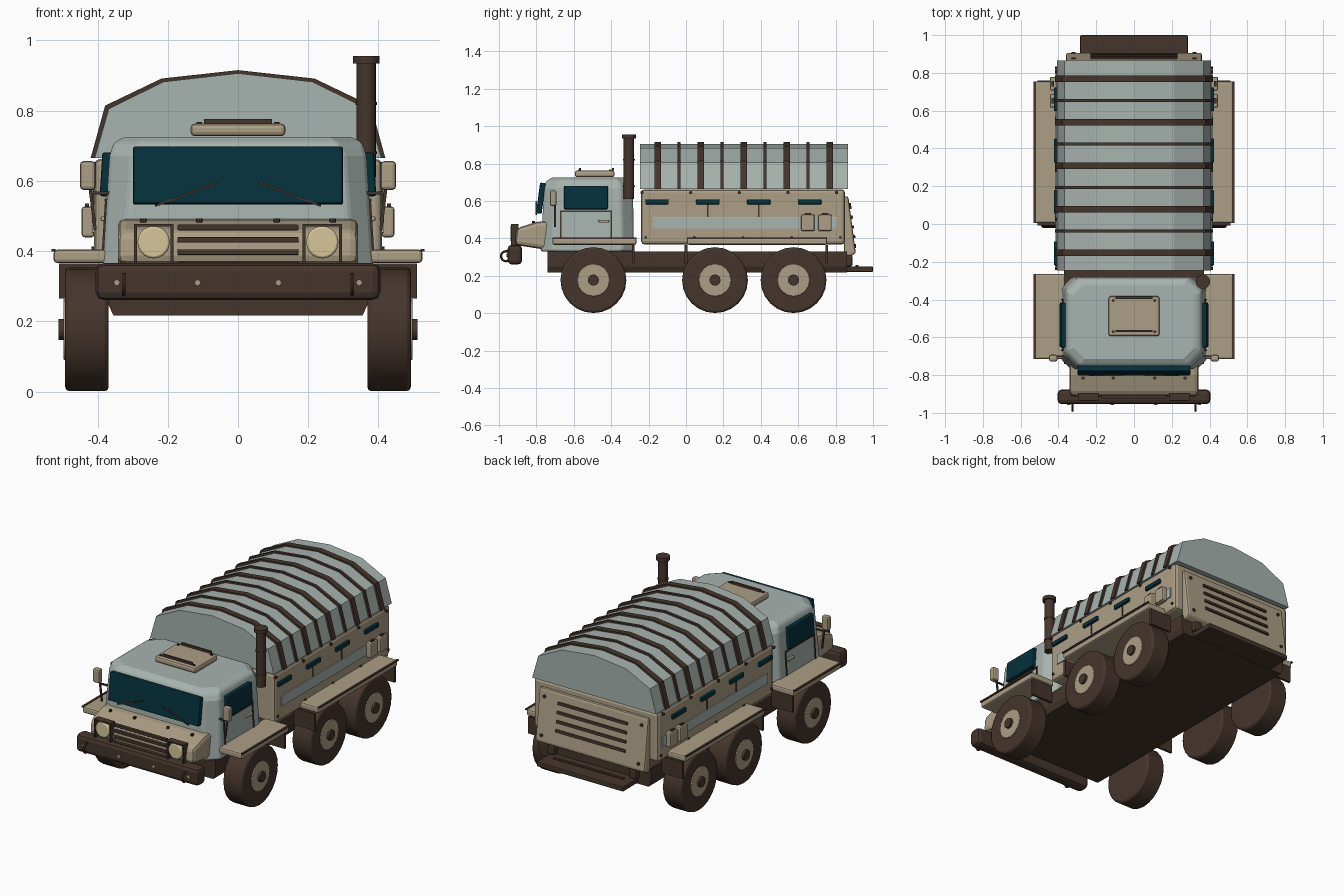
import bpy, bmesh, math
from mathutils import Matrix

cube = bpy.data.objects.get("Cube")
if cube:
    bpy.data.objects.remove(cube, do_unlink=True)


def material(name, rgb):
    m = bpy.data.materials.new(name)
    m.use_nodes = True
    col = tuple((c / 255) ** 2.2 for c in rgb) + (1,)
    m.diffuse_color = col
    m.node_tree.nodes["Principled BSDF"].inputs["Base Color"].default_value = col
    return m


TAN = material("sand paint", (171, 157, 132))
GREY = material("pale grey green", (166, 178, 173))
BROWN = material("dark brown", (71, 56, 48))
TEAL = material("dark teal glass", (13, 52, 62))
LAMP = material("warm lamp glass", (214, 197, 152))


def finish(name, bm, mat, bevel=0, smooth=False, segments=2):
    bmesh.ops.recalc_face_normals(bm, faces=bm.faces)
    mesh = bpy.data.meshes.new(name)
    bm.to_mesh(mesh)
    bm.free()
    mesh.materials.append(mat)
    ob = bpy.data.objects.new(name, mesh)
    bpy.context.collection.objects.link(ob)
    if bevel:
        mod = ob.modifiers.new("Bevel", "BEVEL")
        mod.width, mod.segments = bevel, segments
    if smooth:
        bpy.ops.object.select_all(action="DESELECT")
        ob.select_set(True)
        bpy.context.view_layer.objects.active = ob
        bpy.ops.object.shade_smooth_by_angle(angle=math.radians(35))
    return ob


def box(name, loc, size, mat, bevel=0, rot=(0, 0, 0)):
    bm = bmesh.new()
    bmesh.ops.create_cube(bm, size=1, matrix=Matrix.Diagonal((*size, 1)))
    ob = finish(name, bm, mat, bevel)
    ob.location, ob.rotation_euler = loc, rot
    return ob


def pair(name, loc, size, mat, bevel=0, rot=(0, 0, 0)):
    for side, s in (("left", 1), ("right", -1)):
        box(f"{name}_{side}", (loc[0] * s, loc[1], loc[2]), size, mat, bevel,
            (rot[0], rot[1] * s, rot[2] * s))


def cyl(name, loc, r, depth, mat, axis="X", sides=20, bevel=0):
    bm = bmesh.new()
    bmesh.ops.create_cone(bm, cap_ends=True, segments=sides, radius1=r, radius2=r, depth=depth)
    ob = finish(name, bm, mat, bevel, smooth=True)
    ob.location = loc
    quarter = math.pi / 2
    ob.rotation_euler = {"X": (0, quarter, 0), "Y": (quarter, 0, 0), "Z": (0, 0, 0)}[axis]
    return ob


def prism(name, profile, a, b, mat, axis="X", bevel=0):
    """Extrude a closed profile along X (points y, z) or Y (points x, z)."""
    bm = bmesh.new()
    place = (lambda p, t: (t, *p)) if axis == "X" else (lambda p, t: (p[0], t, p[1]))
    rings = [[bm.verts.new(place(p, t)) for p in profile] for t in (a, b)]
    skin(bm, rings)
    return finish(name, bm, mat, bevel)


def skin(bm, rings):
    n = len(rings[0])
    for lo, hi in zip(rings, rings[1:]):
        for i in range(n):
            bm.faces.new((lo[i], lo[(i + 1) % n], hi[(i + 1) % n], hi[i]))
    bm.faces.new(rings[0])
    bm.faces.new(rings[-1])


# Chassis, rear step and bumper
prism("chassis", [(-.37, .33), (-.37, .25), (-.355, .217), (.355, .217), (.37, .25), (.37, .33)],
      -.74, .86, BROWN, "Y")
box("rear_step", (0, .925, .235), (.57, .15, .03), BROWN, .006)
box("step_ridge", (0, .915, .253), (.46, .015, .008), BROWN)
pair("rear_tow_block", (.27, .87, .28), (.05, .04, .06), BROWN, .01)
box("front_bumper", (0, -.915, .313), (.81, .078, .105), BROWN, .022)
for x in (-.345, -.115, .115, .345):
    cyl("bumper_bolt", (x, -.955, .31), .009, .008, TAN, "Y", 8)
for x in (-.325, .325):
    bm = bmesh.new()
    n, k = 16, 6
    grid = [[bm.verts.new((math.sin(v) * .006,
                           math.cos(u) * (.027 + math.cos(v) * .006),
                           math.sin(u) * (.027 + math.cos(v) * .006)))
             for v in (j * math.tau / k for j in range(k))]
            for u in (i * math.tau / n for i in range(n))]
    for i in range(n):
        for j in range(k):
            bm.faces.new((grid[i][j], grid[(i + 1) % n][j],
                          grid[(i + 1) % n][(j + 1) % k], grid[i][(j + 1) % k]))
    finish("tow_ring", bm, BROWN, smooth=True).location = (x, -.962, .305)

# Hood, grille and headlights
prism("hood", [(-.72, .495), (-.80, .488), (-.905, .455), (-.915, .365), (-.72, .335)],
      -.342, .342, TAN, bevel=.022)
for i in range(4):
    box("grille_bar", (0, -.915, .467 - i * .035), (.345, .02, .016), BROWN, .003)
for s in (-1, 1):
    for dx in (-.052, .052):
        box("lamp_frame_post", (s * .24 + dx, -.915, .42), (.008, .04, .11), BROWN)
    box("lamp_frame_top", (s * .24, -.915, .473), (.112, .04, .007), BROWN)
    cyl("headlight", (s * .24, -.922, .425), .046, .03, LAMP, "Y", 20, .006)
for x in (-.27, -.11, .11, .27):
    cyl("hood_bolt", (x, -.815, .487), .009, .012, BROWN, "Z", 8)

# Cab: stacked chamfered rectangles
bm = bmesh.new()
rings = []
for z, hx, y0, y1, c in ((.33, .387, -.778, -.28, .06), (.67, .366, -.758, -.283, .065),
                         (.707, .355, -.748, -.29, .07), (.725, .325, -.715, -.315, .065)):
    rings.append([bm.verts.new((x, y, z)) for x, y in (
        (hx, y0 + c), (hx, y1 - c), (hx - c, y1), (c - hx, y1),
        (-hx, y1 - c), (-hx, y0 + c), (c - hx, y0), (hx - c, y0))])
skin(bm, rings)
finish("cab", bm, GREY, .012)

# Cab glass, doors, wipers and mirrors
TILT = -.062
box("windshield", (0, -.776, .615), (.597, .03, .165), TEAL, .006, (-.13, 0, 0))
pair("wiper", (.147, -.80, .562), (.19, .008, .006), BROWN, 0, (0, .36, 0))
pair("side_window", (.375, -.535, .618), (.03, .235, .125), TEAL, .006, (0, TILT, 0))
pair("door_sill", (.376, -.535, .545), (.008, .27, .007), BROWN, 0, (0, TILT, 0))
for y in (-.67, -.40):
    pair("door_seam", (.379, y, .475), (.008, .007, .15), BROWN, 0, (0, TILT, 0))
pair("door_handle", (.383, -.44, .492), (.016, .055, .014), TAN, .004)
pair("mirror", (.428, -.71, .615), (.044, .036, .082), TAN, .01)
pair("mirror_post", (.415, -.70, .53), (.009, .009, .14), BROWN, 0, (0, .12, 0))
pair("mirror_arm", (.39, -.70, .565), (.06, .009, .009), BROWN)

# Roof hatch
box("roof_hatch", (0, -.488, .745), (.27, .212, .036), TAN, .012)
for y in (-.39, -.567):
    box("hatch_rail", (0, y, .769), (.195, .012, .014), BROWN)
for x in (-.11, .11):
    for y in (-.405, -.57):
        cyl("hatch_bolt", (x, y, .764), .008, .008, BROWN, "Z", 8)

# Exhaust stack
cyl("exhaust_stack", (.365, -.305, .775), .028, .33, BROWN, "Z", 16)
cyl("exhaust_cap", (.365, -.305, .945), .038, .022, BROWN, "Z", 16)
for z in (.82, .68):
    cyl("exhaust_band", (.365, -.305, z), .031, .008, BROWN, "Z", 16)

# Fenders and mud flaps
for name, y0, y1 in (("front", -.715, -.265), ("rear", .005, .755)):
    mid, length = (y0 + y1) / 2, y1 - y0
    pair(name + "_fender", (.445, mid, .385), (.16, length, .038), TAN, .01)
    pair(name + "_fender_rail", (.525, mid, .402), (.012, length, .008), BROWN)
for y in (-.282, .0, .752):
    pair("mud_flap", (.44, y, .315), (.14, .014, .1), BROWN)

# Wheels
for y in (-.495, .155, .575):
    for s in (-1, 1):
        cyl("tyre", (s * .43, y, .177), .176, .124, BROWN, "X", 24, .012)
        cyl("wheel_disc", (s * .489, y, .177), .087, .016, TAN, "X", 16, .003)
        cyl("hub_cap", (s * .5, y, .177), .03, .022, BROWN, "X", 12)

# Cargo body with side trim
box("cargo_body", (0, .305, .515), (.82, 1.09, .295), TAN, .018)
pair("side_stripe", (.41, .315, .483), (.012, .99, .062), GREY, .002)
for i in range(4):
    y = -.155 + i * .272
    pair("side_slit_window", (.413, y, .595), (.022, .125, .026), TEAL, .004)
    if i in (1, 2):
        pair("side_seam", (.41, y, .546), (.008, .007, .07), BROWN)
for i in range(5):
    for s in (-1, 1):
        cyl("side_bolt", (s * .412, -.235 + i * .26, .645), .009, .014, BROWN, "X", 8)
        cyl("lower_bolt", (s * .412, -.215 + i * .26, .405), .008, .01, BROWN, "X", 8)
for y in (.652, .743):
    pair("fuel_can", (.427, y, .483), (.036, .072, .088), TAN, .008)
    pair("can_clip", (.43, y, .53), (.012, .03, .01), BROWN)

# Tailgate with louvres
prism("tailgate", [(.845, .625), (.868, .625), (.908, .32), (.88, .305), (.845, .305)],
      -.36, .36, TAN, bevel=.012)
LEAN = .13
for i in range(4):
    z = .565 - i * .052
    box("tailgate_louvre", (0, .908 - (z - .32) * LEAN, z), (.46, .018, .017), BROWN, .003, (LEAN, 0, 0))
for x in (-.32, .32):
    for z in (.36, .58):
        cyl("tailgate_bolt", (x, .907 - (z - .32) * LEAN, z), .01, .016, BROWN, "Y", 8)

# Canvas cover and its hoops
HALF = [(.408, .665), (.368, .805), (.212, .882), (0, .906)]
arch = HALF + [(-x, z) for x, z in reversed(HALF[:-1])]
prism("canvas_cover", arch, -.245, .865, GREY, "Y")
outer = [(x * 1.028, z + .009 * (z > .7)) for x, z in arch]
inner = [(x * .98, z - .008 * (z > .7)) for x, z in reversed(arch)]
for i in range(9):
    y = -.152 + i * .115
    w = .008 if i % 2 else .017
    prism("canvas_hoop", outer + inner, y - w, y + w, BROWN, "Y")
